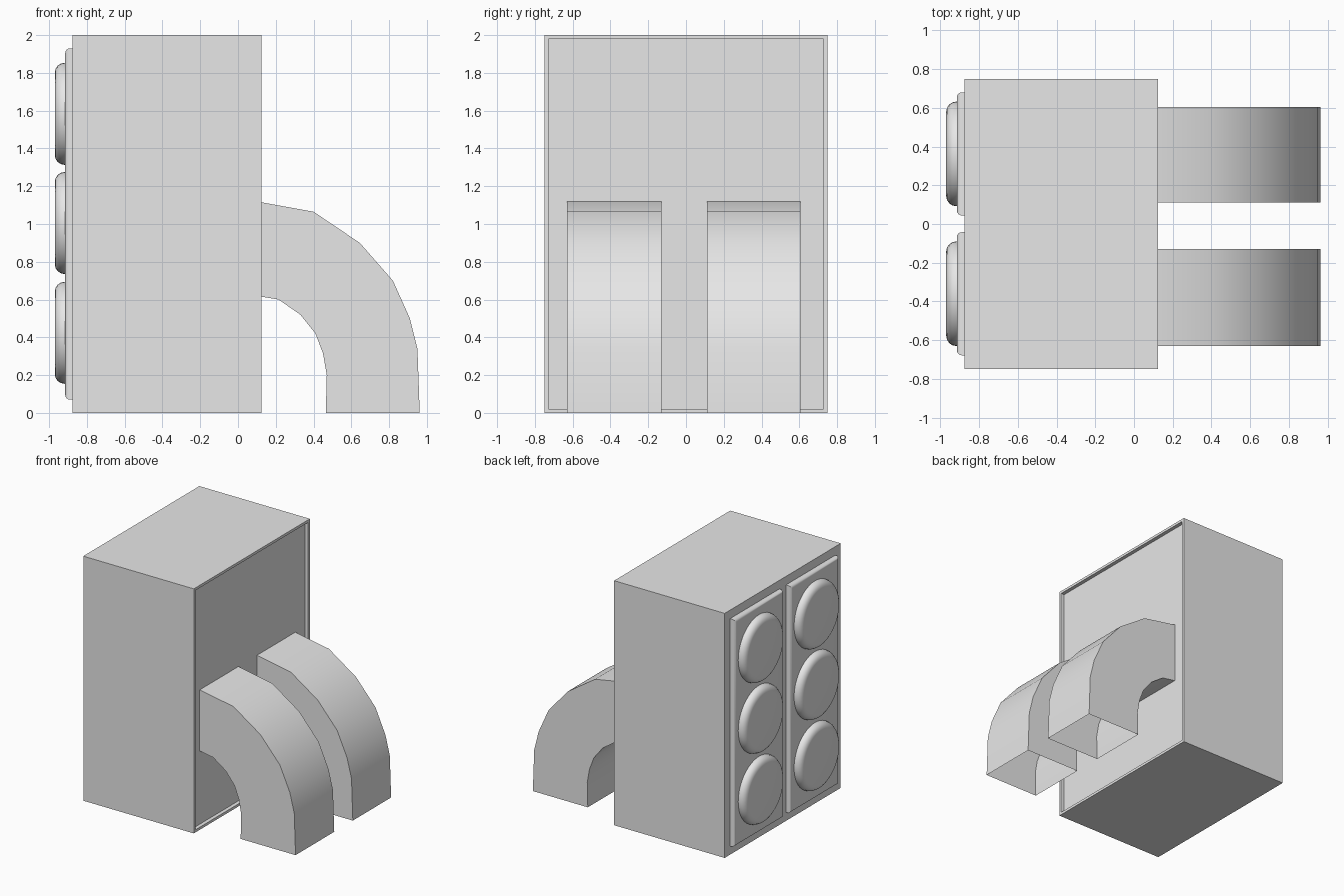
import bpy, bmesh, math
from mathutils import Matrix

cube = bpy.data.objects.get("Cube")
if cube:
    bpy.data.objects.remove(cube, do_unlink=True)

GREY = (0.8, 0.8, 0.8, 1)
mat = bpy.data.materials.new("light_grey")
mat.use_nodes = True
mat.diffuse_color = GREY
mat.node_tree.nodes["Principled BSDF"].inputs["Base Color"].default_value = GREY


def finish(bm, name, smooth=None):
    bmesh.ops.recalc_face_normals(bm, faces=bm.faces)
    mesh = bpy.data.meshes.new(name)
    bm.to_mesh(mesh)
    bm.free()
    mesh.materials.append(mat)
    obj = bpy.data.objects.new(name, mesh)
    bpy.context.collection.objects.link(obj)
    if smooth:
        bpy.ops.object.select_all(action='DESELECT')
        bpy.context.view_layer.objects.active = obj
        obj.select_set(True)
        bpy.ops.object.shade_smooth_by_angle(angle=math.radians(smooth))
    return obj


def box(lo, hi):
    bm = bmesh.new()
    bmesh.ops.create_cube(bm, size=1)
    for v in bm.verts:
        v.co = [a + (c + 0.5) * (b - a) for a, b, c in zip(lo, hi, v.co)]
    return bm


# Cabinet with a shallow recess in its +x side
bm = box((-0.875, -0.75, 0), (0.125, 0.75, 2))
side = [f for f in bm.faces if f.normal.x > 0.9]
bmesh.ops.inset_region(bm, faces=side, thickness=0.03)
bmesh.ops.inset_region(bm, faces=side, thickness=0.0005, depth=-0.03)
finish(bm, "cabinet")

# Curved ducts, open at the lower end
OUTER = [(0.095, 1.12), (0.4, 1.065), (0.645, 0.9), (0.82, 0.7),
         (0.91, 0.5), (0.95, 0.34), (0.962, 0)]
INNER = [(0.095, 0.62), (0.215, 0.6), (0.33, 0.52), (0.41, 0.42),
         (0.45, 0.315), (0.47, 0.2), (0.465, 0)]


def duct(name, y0, y1):
    bm = bmesh.new()
    rings = [[bm.verts.new((x, y, z)) for x, z, y in
              ((*o, y0), (*o, y1), (*i, y1), (*i, y0))]
             for o, i in zip(OUTER, INNER)]
    for a, b in zip(rings, rings[1:]):
        for k in range(4):
            n = (k + 1) % 4
            bm.faces.new((a[k], a[n], b[n], b[k]))
    finish(bm, name, 40)


duct("right_duct", -0.63, -0.13)
duct("left_duct", 0.11, 0.605)


# Rounded backing panels, each with three domed buttons
def panel(name, y):
    bm = box((-0.915, y - 0.318, 0.07), (-0.875, y + 0.318, 1.93))
    rim = [e for e in bm.edges if all(v.co.x < -0.9 for v in e.verts)]
    bmesh.ops.bevel(bm, geom=rim, offset=0.026, segments=4, profile=0.5,
                    affect='EDGES')
    finish(bm, name, 35)


def button(name, y, z):
    bm = bmesh.new()
    bmesh.ops.create_cone(bm, cap_ends=True, segments=48, radius1=0.27,
                          radius2=0.27, depth=0.055)
    rim = [e for e in bm.edges if all(v.co.z > 0 for v in e.verts)]
    bmesh.ops.bevel(bm, geom=rim, offset=0.052, segments=4, profile=0.5,
                    affect='EDGES')
    place = (Matrix.Translation((-0.9425, y, z))
             @ Matrix.Rotation(-math.pi / 2, 4, 'Y'))
    bmesh.ops.transform(bm, matrix=place, verts=bm.verts)
    finish(bm, name, 35)


for tag, y in (("right", -0.36), ("left", 0.362)):
    panel(tag + "_panel", y)
    for level, z in (("lower", 0.424), ("middle", 1.005), ("upper", 1.583)):
        button(f"{tag}_{level}_button", y, z)
